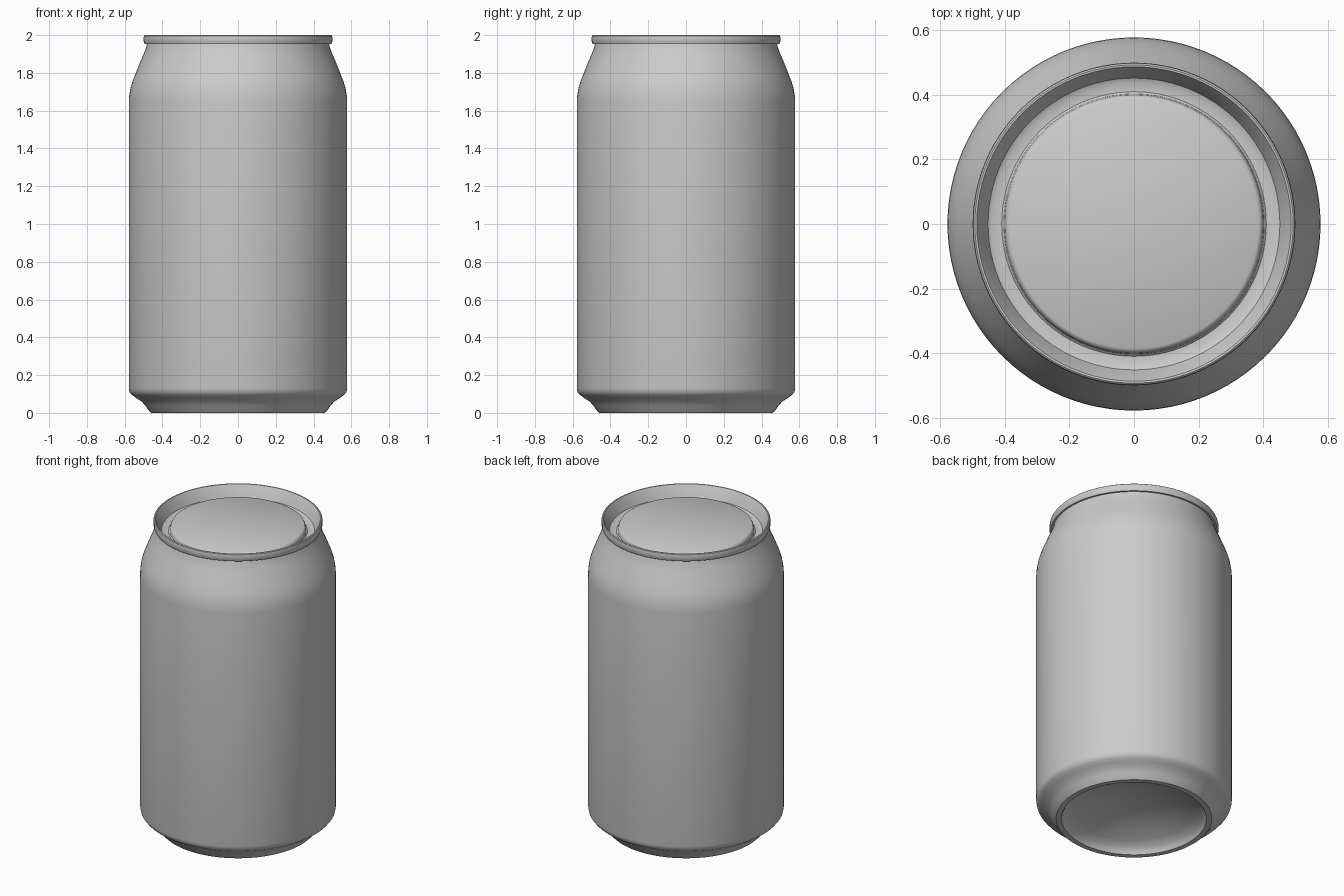
import bpy, bmesh, math

cube = bpy.data.objects.get("Cube")
if cube:
    bpy.data.objects.remove(cube, do_unlink=True)

SEGMENTS = 96

# Brushed grey metal
metal = bpy.data.materials.new("grey_metal")
grey = (0.6, 0.6, 0.6, 1.0)
metal.diffuse_color = grey
metal.use_nodes = True
metal.node_tree.nodes["Principled BSDF"].inputs["Base Color"].default_value = grey


def lathe(name, profile, sharp=35):
    """Revolve an (r, z) profile round z; points with r = 0 close the surface."""
    bm = bmesh.new()
    verts = [bm.verts.new((r, 0, z)) for r, z in profile]
    edges = [bm.edges.new(pair) for pair in zip(verts, verts[1:])]
    bmesh.ops.spin(bm, geom=verts + edges, cent=(0, 0, 0), axis=(0, 0, 1),
                   angle=math.tau, steps=SEGMENTS, use_duplicate=False)
    bmesh.ops.remove_doubles(bm, verts=bm.verts, dist=1e-5)
    bmesh.ops.recalc_face_normals(bm, faces=bm.faces)
    mesh = bpy.data.meshes.new(name)
    bm.to_mesh(mesh)
    bm.free()
    mesh.materials.append(metal)
    obj = bpy.data.objects.new(name, mesh)
    bpy.context.collection.objects.link(obj)
    bpy.ops.object.select_all(action="DESELECT")
    obj.select_set(True)
    bpy.context.view_layer.objects.active = obj
    bpy.ops.object.shade_smooth_by_angle(angle=math.radians(sharp))
    return obj


# Domed underside, as an arc from the centre out to the foot
DOME_R, DOME_H, DOME_BASE = 0.405, 0.10, 0.035
dome = [(DOME_R * i / 8, DOME_BASE + DOME_H * (1 - (i / 8) ** 2)) for i in range(9)]

# Foot ring, chamfer, straight wall and tapered shoulder
foot = [(0.42, 0.015), (0.428, 0.0), (0.46, 0.0), (0.472, 0.012), (0.49, 0.038),
        (0.51, 0.06), (0.54, 0.08), (0.562, 0.095), (0.574, 0.11), (0.578, 0.13)]
shoulder = [(0.578, 1.65), (0.576, 1.68), (0.569, 1.72), (0.557, 1.76),
            (0.541, 1.80), (0.523, 1.845), (0.504, 1.89), (0.486, 1.935), (0.48, 1.965)]

# Lid: rolled rim, sloping inner wall, groove and raised centre panel
lid = [(0.478, 1.952), (0.494, 1.952), (0.499, 1.965), (0.50, 1.985), (0.498, 1.996),
       (0.493, 2.0), (0.487, 1.999), (0.482, 1.99), (0.465, 1.955), (0.452, 1.925),
       (0.438, 1.918), (0.41, 1.918), (0.403, 1.925), (0.40, 1.945), (0.395, 1.955),
       (0.386, 1.96), (0.0, 1.96)]

lathe("can_body", dome + foot + shoulder)
lathe("can_lid", lid)
